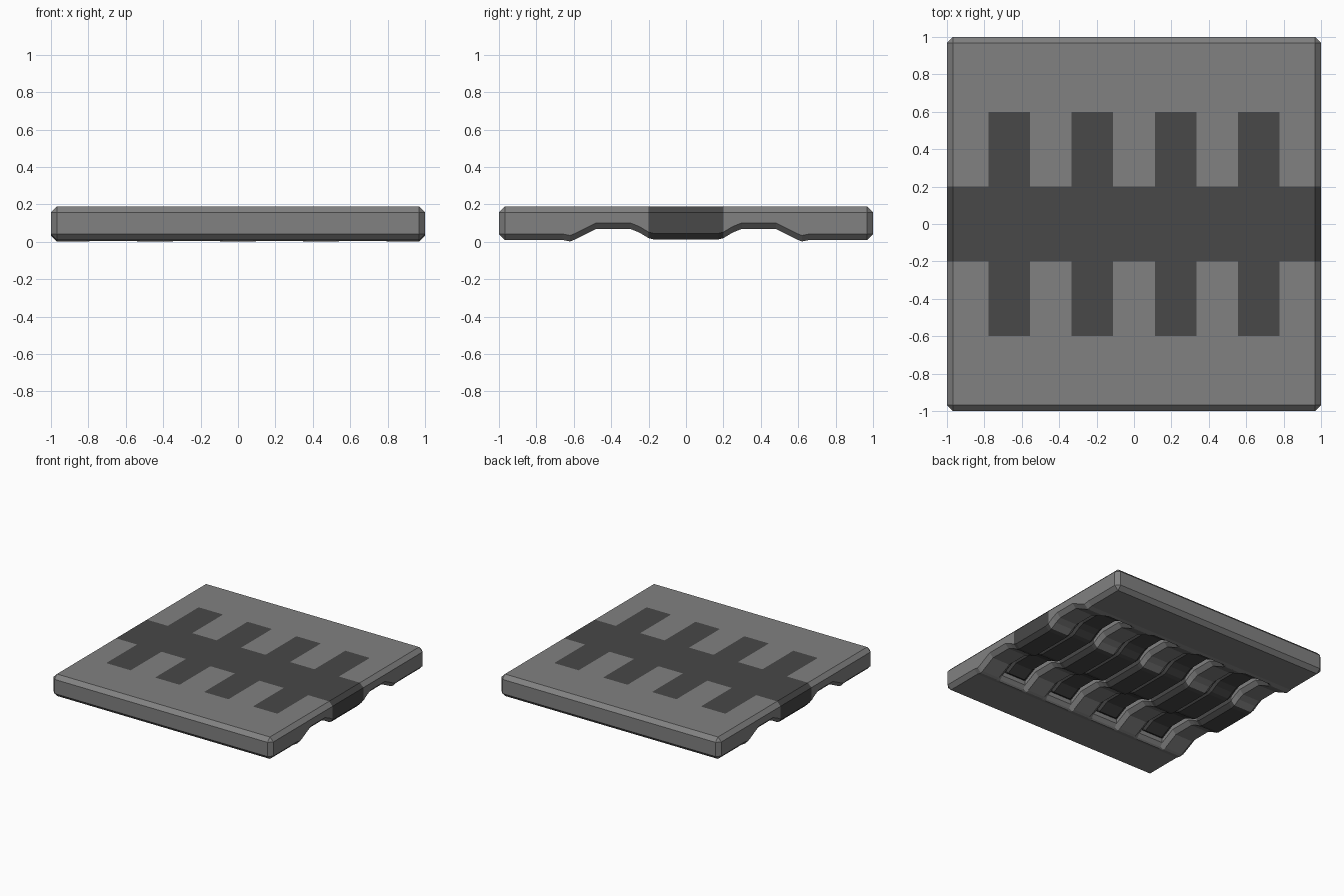
import bpy, bmesh

if "Cube" in bpy.data.objects:
    bpy.data.objects.remove(bpy.data.objects["Cube"])

C = 0.032          # chamfer size
R = 0.035          # extra recess of the dark cross bars on the underside
TOP = 0.19
HALF = 1 / 9       # half width of one cross bar
CENTRES = [-6 / 9, -2 / 9, 2 / 9, 6 / 9]

# underside profile across y (mirrored): flat spine, shallow channel, flat margin
PROFILE = [(0, .012), (.17, .012), (.2, .02), (.25, .05), (.3, .07), (.48, .07),
           (.6, .01), (.62, .002), (.66, .01), (1 - C, .01), (1, .01)]


def profile(y):
    y = abs(y)
    for (a, za), (b, zb) in zip(PROFILE, PROFILE[1:]):
        if y <= b + 1e-9:
            return za + (zb - za) * (y - a) / (b - a)
    return PROFILE[-1][1]


def on_rim(x, y):
    return max(abs(x), abs(y)) > 1 - 1e-6


def groove(x, y):
    # chamfer along the outline of each cross bar
    d = min((max(abs(x - c) - HALF, abs(y) - .6) for c in CENTRES), key=abs)
    return max(0, C - abs(d))


def bottom(x, y):
    return profile(y) + (C if on_rim(x, y) else groove(x, y))


def bar_bottom(x, y):
    return bottom(x, y) + R


def top(x, y):
    return TOP - (C if on_rim(x, y) else 0)


def in_bar(x, y):
    return abs(y) < .6 and any(abs(x - c) < HALF for c in CENTRES)


def is_dark(x, y):
    return abs(y) < .2 or in_bar(x, y)


# grid lines
xs = {-1, 1, -1 + C, 1 - C}
for c in CENTRES:
    for s in (-1, 1):
        xs |= {round(c + s * HALF + o, 5) for o in (-C, 0, C)}
xs = sorted(xs)
ys = {0, .6 - C, .6 + C}
ys |= {p[0] for p in PROFILE}
ys = sorted({s * y for y in ys for s in (-1, 1)})


def build(name, wanted, shade):
    bm = bmesh.new()

    def vert(x, y, height):
        z = height(x, y)
        if abs(x) == 1 and abs(y) == 1:       # cut vertical corners
            x, y = x * (1 - C / 2), y * (1 - C / 2)
        return bm.verts.new((x, y, z))

    def wall(a, b, low, high):
        bm.faces.new([vert(*a, low), vert(*b, low), vert(*b, high), vert(*a, high)])

    for x0, x1 in zip(xs, xs[1:]):
        for y0, y1 in zip(ys, ys[1:]):
            mx, my = (x0 + x1) / 2, (y0 + y1) / 2
            if is_dark(mx, my) != wanted:
                continue
            q = [(x0, y0), (x1, y0), (x1, y1), (x0, y1)]
            low = bar_bottom if in_bar(mx, my) else bottom
            bm.faces.new([vert(*p, top) for p in q])
            bm.faces.new([vert(*p, low) for p in reversed(q)])
            for a, b in zip(q, q[1:] + q[:1]):
                # outer rim walls
                if any(abs(a[i]) == 1 and a[i] == b[i] for i in (0, 1)):
                    wall(a, b, low, top)
                    continue
                # step down to a recessed cross bar
                ex, ey = (a[0] + b[0]) / 2, (a[1] + b[1]) / 2
                beyond = (ex + (ex - mx) * .01, ey + (ey - my) * .01)
                if low is bottom and in_bar(*beyond):
                    wall(a, b, bottom, bar_bottom)
    bmesh.ops.remove_doubles(bm, verts=bm.verts, dist=1e-5)
    me = bpy.data.meshes.new(name)
    bm.to_mesh(me)
    bm.free()
    ob = bpy.data.objects.new(name, me)
    bpy.context.collection.objects.link(ob)
    mat = bpy.data.materials.new(name + "_grey")
    mat.diffuse_color = (shade, shade, shade, 1)
    mat.use_nodes = True
    mat.node_tree.nodes["Principled BSDF"].inputs["Base Color"].default_value = mat.diffuse_color
    me.materials.append(mat)
    return ob


# grey outer plate and dark interlocking comb
build("outer_plate", False, 0.22)
build("centre_comb", True, 0.065)
